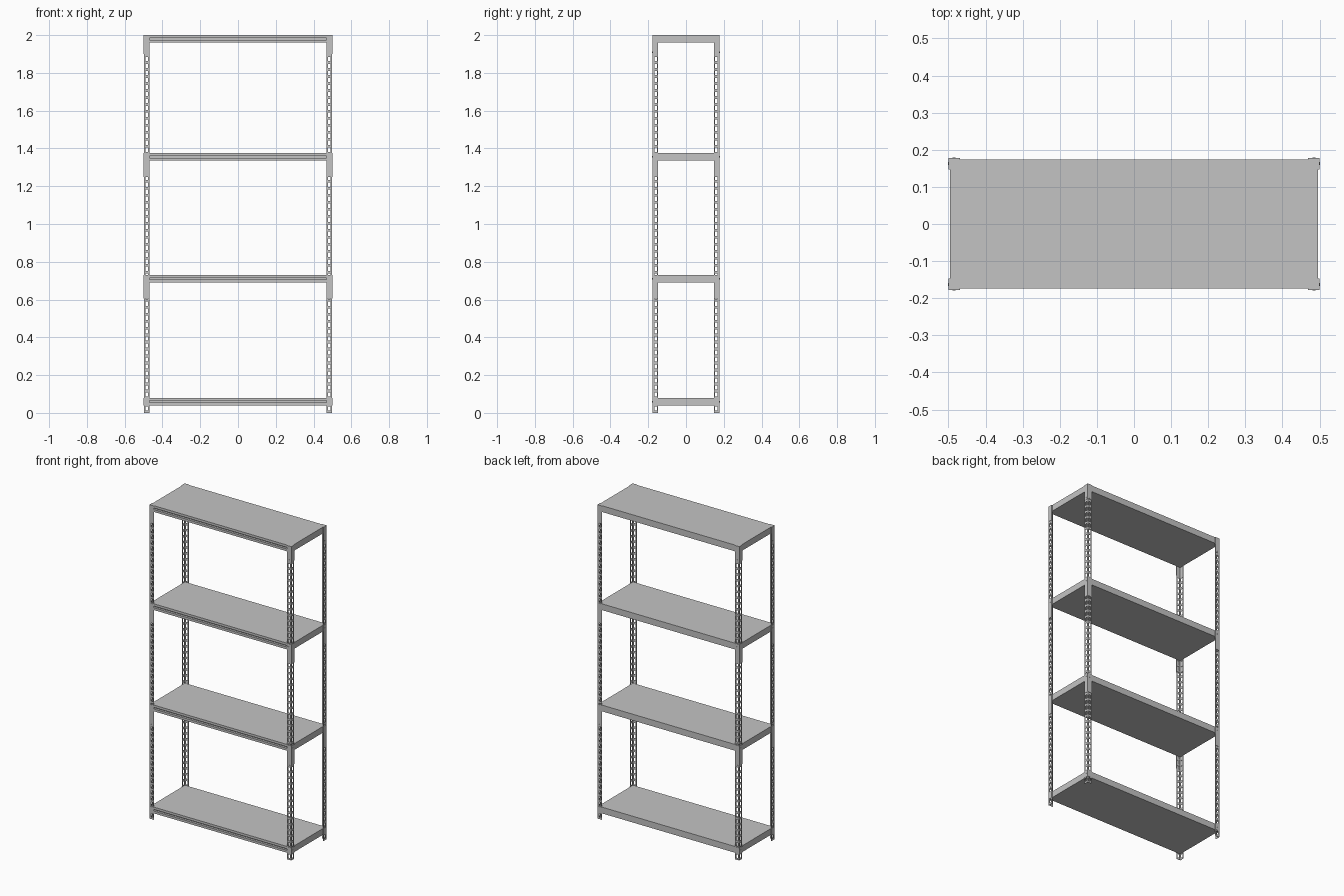
import bpy, bmesh
from mathutils import Matrix

if "Cube" in bpy.data.objects:
    bpy.data.objects.remove(bpy.data.objects["Cube"])

GREY = (0.55, 0.55, 0.55, 1)
steel = bpy.data.materials.new("grey steel")
steel.use_nodes = True
steel.diffuse_color = GREY
steel.node_tree.nodes["Principled BSDF"].inputs["Base Color"].default_value = GREY

HALF_X, HALF_Y, HEIGHT = 0.5, 0.178, 2.0
LEG = 0.031                      # width of each flange of the corner posts
WALL, PLATE = 0.0025, 0.0015     # sheet thicknesses
SHELF_TOPS = (0.08, 0.73, 1.375, 2.0)
SHELF_H = 0.04
CORNERS = [(sx, sy) for sx in (-1, 1) for sy in (-1, 1)]


def finish(name, bm):
    bmesh.ops.recalc_face_normals(bm, faces=bm.faces)
    mesh = bpy.data.meshes.new(name)
    bm.to_mesh(mesh)
    bm.free()
    mesh.materials.append(steel)
    obj = bpy.data.objects.new(name, mesh)
    bpy.context.collection.objects.link(obj)
    return obj


def corner_name(sx, sy):
    return ("front" if sy < 0 else "back") + ("_left" if sx > 0 else "_right")


def angle_sheet(bm, sx, sy, inset, thick, stops, levels, is_hole):
    """L-shaped sheet at a corner; cells chosen by is_hole are left open."""
    path = [(s, 0) for s in reversed(stops)] + [(0, s) for s in stops[1:]]

    def ring(depth, z):
        return [bm.verts.new((sx * (HALF_X - inset - max(u, depth)),
                              sy * (HALF_Y - inset - max(v, depth)), z)) for u, v in path]
    outer = [ring(0, z) for z in levels]
    inner = [ring(thick, z) for z in levels]
    rows, cols = len(levels) - 1, len(path) - 1

    def solid(i, j):
        return 0 <= i < rows and 0 <= j < cols and not is_hole(i, j)
    for i in range(rows):
        for j in range(cols):
            if not solid(i, j):
                continue
            for grid in (outer, inner):
                bm.faces.new((grid[i][j], grid[i][j + 1], grid[i + 1][j + 1], grid[i + 1][j]))
            # close the sheet edge wherever the neighbouring cell is open
            for near, a, b in (((i - 1, j), (i, j), (i, j + 1)),
                               ((i + 1, j), (i + 1, j), (i + 1, j + 1)),
                               ((i, j - 1), (i, j), (i + 1, j)),
                               ((i, j + 1), (i, j + 1), (i + 1, j + 1))):
                if not solid(*near):
                    bm.faces.new((outer[a[0]][a[1]], outer[b[0]][b[1]],
                                  inner[b[0]][b[1]], inner[a[0]][a[1]]))


# Perforated angle posts
PITCH, SLOT = 0.037, 0.023
levels = [0.0]
z = 0.012
while z + SLOT < 1.91:
    levels += [z, z + SLOT]
    z += PITCH
levels.append(HEIGHT)
for sx, sy in CORNERS:
    bm = bmesh.new()
    angle_sheet(bm, sx, sy, PLATE, WALL, (0, 0.009, 0.022, LEG - PLATE), levels,
                lambda i, j: i % 2 == 1 and j in (1, 4))
    finish(corner_name(sx, sy) + "_post", bm)

# Corner plates wrapped around the posts at the shelves, and their bolts
PLATE_SPANS = ((0.04, 0.08), (0.605, 0.73), (1.25, 1.375), (1.9, 2.0))
for sx, sy in CORNERS:
    plates, bolts = bmesh.new(), bmesh.new()
    for (low, high), top in zip(PLATE_SPANS, SHELF_TOPS):
        angle_sheet(plates, sx, sy, 0, PLATE, (0, LEG), (low, high), lambda i, j: False)
        mid = 1.91 if top == HEIGHT else top - SHELF_H / 2
        offset = LEG / 2
        for spot, axis in (((sx * (HALF_X - offset), sy * HALF_Y, mid), 'X'),
                           ((sx * HALF_X, sy * (HALF_Y - offset), mid), 'Y')):
            place = Matrix.Translation(spot) @ Matrix.Rotation(1.5708, 4, axis)
            bmesh.ops.create_cone(bolts, cap_ends=True, segments=8, radius1=0.004,
                                  radius2=0.004, depth=0.002, matrix=place)
    finish(corner_name(sx, sy) + "_plates", plates)
    finish(corner_name(sx, sy) + "_bolts", bolts)

# Shelves: closed trays with a groove along the front edge
X, Y = HALF_X - PLATE - WALL, HALF_Y - PLATE - WALL
for number, top in enumerate(SHELF_TOPS, 1):
    mid = top - SHELF_H / 2
    profile = [(Y, top), (Y, top - SHELF_H), (-Y, top - SHELF_H),
               (-Y, mid - 0.005), (-Y + 0.014, mid - 0.005),
               (-Y + 0.014, mid + 0.005), (-Y, mid + 0.005), (-Y, top)]
    bm = bmesh.new()
    face = bm.faces.new([bm.verts.new((-X, y, z)) for y, z in profile])
    side = bmesh.ops.extrude_face_region(bm, geom=[face])["geom"]
    bmesh.ops.translate(bm, vec=(2 * X, 0, 0),
                        verts=[v for v in side if isinstance(v, bmesh.types.BMVert)])
    finish("shelf_%d" % number, bm)
